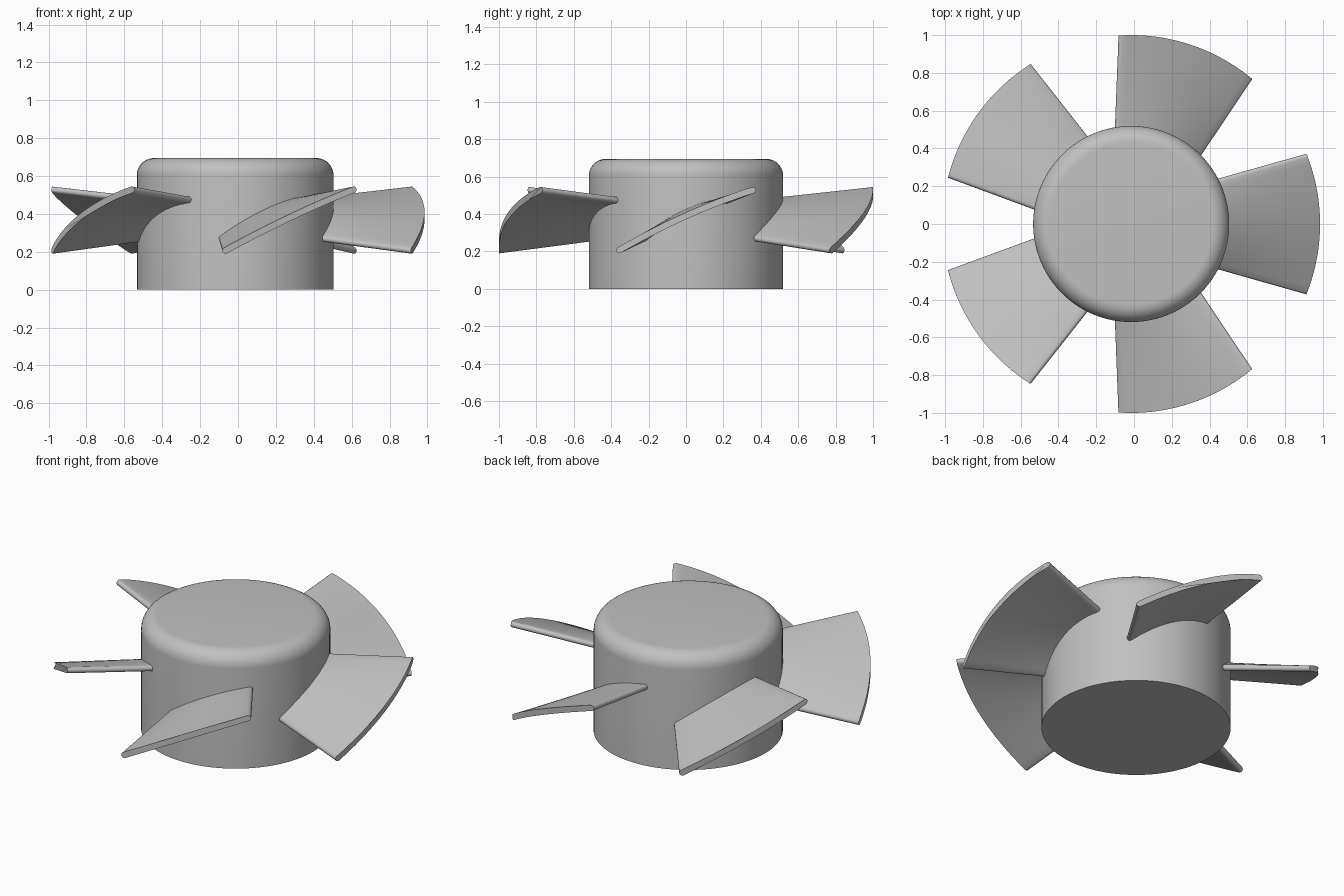
import bpy, bmesh, math
from mathutils import Matrix

cube = bpy.data.objects.get("Cube")
if cube:
    bpy.data.objects.remove(cube, do_unlink=True)

CENTER_X = -0.015
HUB_RADIUS, HUB_HEIGHT, FILLET = 0.519, 0.695, 0.09
BLADES, THICKNESS = 5, 0.034

grey = bpy.data.materials.new("plain grey")
grey.use_nodes = True
colour = (0.53, 0.53, 0.53, 1)
grey.diffuse_color = colour
grey.node_tree.nodes["Principled BSDF"].inputs["Base Color"].default_value = colour


def loft(name, rings):
    """Join closed rings of points into a capped solid."""
    bm = bmesh.new()
    loops = [[bm.verts.new(p) for p in ring] for ring in rings]
    count = len(loops[0])
    for a, b in zip(loops, loops[1:]):
        for i in range(count):
            j = (i + 1) % count
            bm.faces.new((a[i], a[j], b[j], b[i]))
    bm.faces.new(loops[0])
    bm.faces.new(loops[-1])
    bmesh.ops.recalc_face_normals(bm, faces=bm.faces)
    mesh = bpy.data.meshes.new(name)
    bm.to_mesh(mesh)
    bm.free()
    mesh.materials.append(grey)
    obj = bpy.data.objects.new(name, mesh)
    bpy.context.collection.objects.link(obj)
    return obj


def smooth(obj):
    bpy.ops.object.select_all(action='DESELECT')
    obj.select_set(True)
    bpy.context.view_layer.objects.active = obj
    bpy.ops.object.shade_smooth_by_angle(angle=math.radians(35))


def circle(radius, z, sides=96):
    return [(radius * math.cos(math.tau * i / sides),
             radius * math.sin(math.tau * i / sides), z) for i in range(sides)]


# Hub: cylinder with a rounded top rim
profile = [(HUB_RADIUS, 0)]
for k in range(11):
    a = math.pi / 2 * k / 10
    profile.append((HUB_RADIUS - FILLET + FILLET * math.cos(a),
                    HUB_HEIGHT - FILLET + FILLET * math.sin(a)))
hub = loft("hub", [circle(r, z) for r, z in profile])
hub.location.x = CENTER_X
smooth(hub)


# Blade: cambered, pitched section with rounded edges, swept outwards
def blade_section(r, steps=20):
    t = (r - HUB_RADIUS) / (1 - HUB_RADIUS)
    half = THICKNESS / 2
    spread = math.radians(15.8) + math.asin(0.104 / r) - half / r * 0.9
    rise = 0.1025 + 0.058 * t
    middle = 0.3725 - 0.005 * t
    bow = 0.035 - 0.012 * t

    def height(u):
        return middle + rise * math.sin(u * spread) / math.sin(spread) + bow * (1 - u * u)

    def point(u, turn):
        # Offset from the mean line; turn is measured from the mean direction
        e = 0.01
        pitch = math.atan2(height(u + e) - height(u - e), 2 * e * spread * r)
        angle = u * spread + half * math.cos(pitch + turn) / r
        z = height(u) + half * math.sin(pitch + turn)
        return (r * math.cos(angle), r * math.sin(angle), z)

    us = [-1 + 2 * i / steps for i in range(steps + 1)]
    arc = [math.pi * k / 6 for k in range(1, 6)]
    ring = [point(u, -math.pi / 2) for u in us]
    ring += [point(1, -math.pi / 2 + a) for a in arc]
    ring += [point(u, math.pi / 2) for u in reversed(us)]
    ring += [point(-1, math.pi / 2 + a) for a in arc]
    return ring


radii = [0.42 + 0.58 * i / 8 for i in range(9)]
sections = [blade_section(r) for r in radii]
for n in range(BLADES):
    blade = loft(f"blade_{n + 1}", sections)
    blade.data.transform(Matrix.Rotation(math.tau * n / BLADES, 4, 'Z'))
    blade.location.x = CENTER_X
    smooth(blade)
